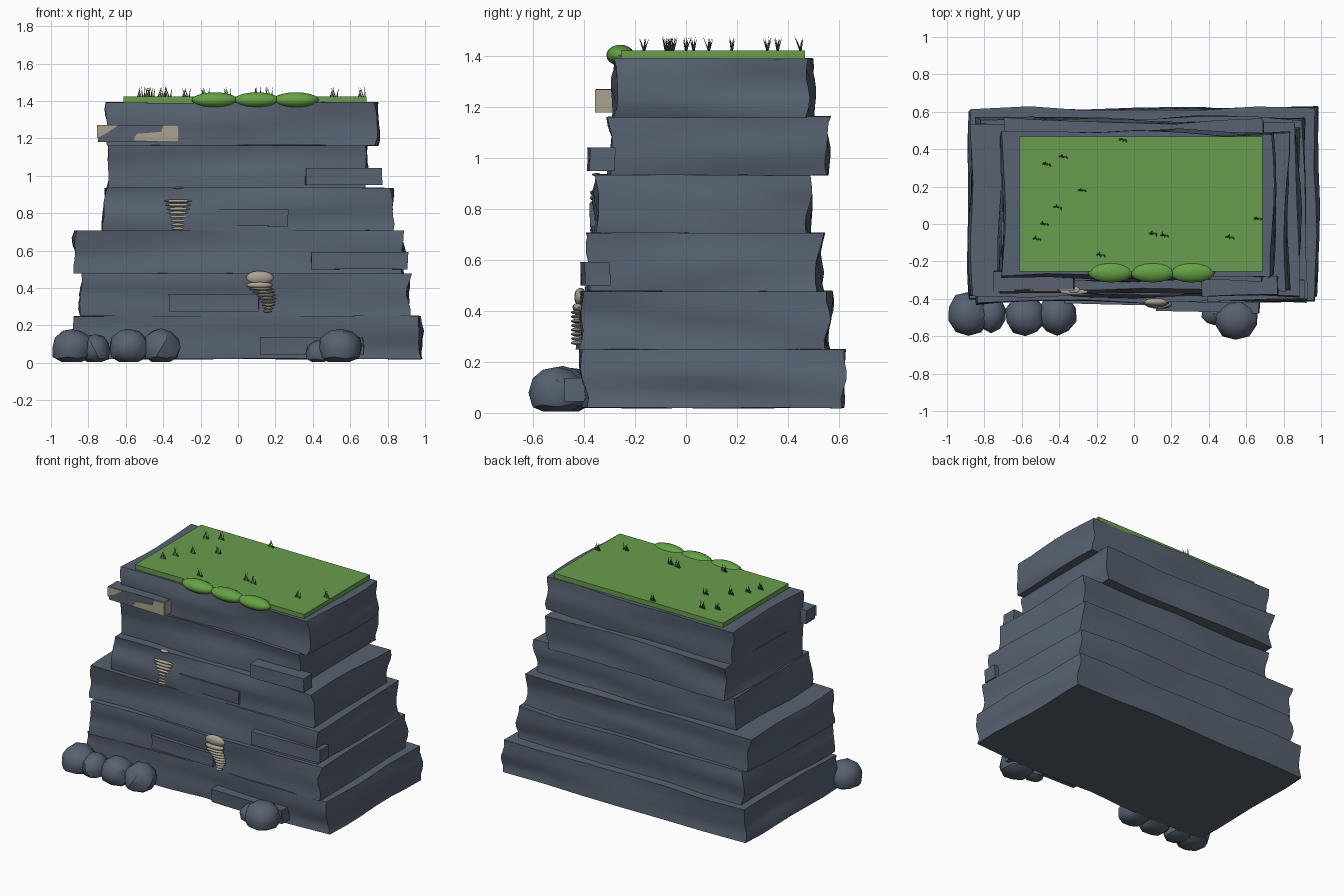
import bpy, bmesh, random
from math import pi, sin, cos
from mathutils import Vector, Matrix, noise

random.seed(4)
old = bpy.data.objects.get("Cube")
if old:
    bpy.data.objects.remove(old)


def material(name, rgb):
    m = bpy.data.materials.new(name)
    m.use_nodes = True
    m.diffuse_color = (*rgb, 1)
    m.node_tree.nodes["Principled BSDF"].inputs["Base Color"].default_value = (*rgb, 1)
    return m


SLATE = material("slate", (0.095, 0.122, 0.165))
TURF = material("turf green", (0.14, 0.34, 0.075))
BUSH = material("bush green", (0.13, 0.36, 0.06))
BLADE = material("dark grass", (0.07, 0.16, 0.045))
BONE = material("fossil beige", (0.40, 0.36, 0.29))


def finish(bm, name, mat, angle=None):
    bmesh.ops.recalc_face_normals(bm, faces=bm.faces)
    me = bpy.data.meshes.new(name)
    bm.to_mesh(me)
    bm.free()
    me.materials.append(mat)
    ob = bpy.data.objects.new(name, me)
    bpy.context.collection.objects.link(ob)
    if angle:
        bpy.ops.object.select_all(action='DESELECT')
        ob.select_set(True)
        bpy.context.view_layer.objects.active = ob
        bpy.ops.object.shade_smooth_by_angle(angle=angle)
    return ob


def add_box(bm, lo, hi, turn=0):
    lo, hi = Vector(lo), Vector(hi)
    mat = (Matrix.Translation((lo + hi) / 2) @ Matrix.Rotation(turn, 4, 'Z')
           @ Matrix.Diagonal((*(hi - lo), 1)))
    return bmesh.ops.create_cube(bm, size=1, matrix=mat)["verts"]


def add_ball(bm, centre, radii):
    mat = Matrix.Translation(centre) @ Matrix.Diagonal((*radii, 1))
    return bmesh.ops.create_uvsphere(bm, u_segments=16, v_segments=10, radius=1, matrix=mat)["verts"]


def rock_block(name, x, y, z, wobble, cuts, turn=0):
    """Box with weathered sides."""
    bm = bmesh.new()
    add_box(bm, (x[0], y[0], z[0]), (x[1], y[1], z[1]), turn)
    bmesh.ops.subdivide_edges(bm, edges=bm.edges[:], cuts=cuts, use_grid_fill=True)
    shift = Vector([random.uniform(-20, 20) for _ in range(3)])
    for v in bm.verts:
        n = noise.noise_vector(Vector((v.co.x * 2, v.co.y * 2, v.co.z * 8)) + shift)
        v.co += Vector((n.x, n.y, n.z * 0.15)) * wobble
    return finish(bm, name, SLATE, pi / 6)


# Stacked cliff layers, bottom to top: x range, y range
layers = [((-0.87, 0.98), (-0.405, 0.615)), ((-0.83, 0.91), (-0.41, 0.56)),
          ((-0.865, 0.88), (-0.375, 0.53)), ((-0.71, 0.82), (-0.36, 0.48)),
          ((-0.69, 0.685), (-0.295, 0.55)), ((-0.70, 0.735), (-0.28, 0.49))]
STEP = 0.2283
for i, (x, y) in enumerate(layers):
    base = 0.02 + i * STEP
    rock_block(f"cliff_layer_{i + 1}", x, y, (base, base + STEP + 0.002), 0.035, 5)

# Thin ledges sticking out of the front: x range, front y, bottom z, turn
ledges = [(-0.75, -0.32, -0.35, 1.18, 0), (0.36, 0.77, -0.385, 0.95, 0.03),
          (-0.19, 0.27, -0.375, 0.73, 0), (0.39, 0.91, -0.405, 0.50, 0.02),
          (-0.37, 0.11, -0.43, 0.275, -0.02), (0.12, 0.67, -0.47, 0.045, -0.03)]
for i, (x0, x1, y, z, turn) in enumerate(ledges):
    rock_block(f"ledge_{i + 1}", (x0, x1), (y, y + 0.10), (z, z + 0.092), 0.008, 2, turn)

# Pale mineral patches on the top ledge
patches = [[(-0.56, 1.19), (-0.318, 1.18), (-0.318, 1.27), (-0.40, 1.27), (-0.41, 1.235), (-0.54, 1.225)],
           [(-0.755, 1.20), (-0.755, 1.27), (-0.64, 1.27), (-0.70, 1.23)]]
for i, outline in enumerate(patches):
    bm = bmesh.new()
    face = bm.faces.new([bm.verts.new((x, -0.357, z)) for x, z in outline])
    ext = bmesh.ops.extrude_face_region(bm, geom=[face])["geom"]
    for v in ext:
        if isinstance(v, bmesh.types.BMVert):
            v.co.y += 0.009
    finish(bm, f"mineral_patch_{i + 1}", BONE)
bm = bmesh.new()
add_box(bm, (-0.322, -0.353, 1.18), (-0.315, -0.28, 1.27))
finish(bm, "mineral_ledge_end", BONE)

# Rib fossil: flat bars narrowing downwards
bm = bmesh.new()
for i in range(8):
    half = 0.075 - i * 0.0055
    z = 0.865 - i * 0.021
    add_ball(bm, (-0.32, -0.362, z), (half, 0.016, 0.009))
add_ball(bm, (-0.32, -0.352, 0.936), (0.03, 0.018, 0.006))
finish(bm, "rib_fossil", BONE, pi / 4)

# Skull fossil with a curved spine
bm = bmesh.new()
add_ball(bm, (0.115, -0.415, 0.455), (0.075, 0.024, 0.036))
add_ball(bm, (0.115, -0.42, 0.415), (0.07, 0.026, 0.018))
for i in range(8):
    t = i / 7
    add_ball(bm, (0.125 + 0.04 * sin(t * 2.2), -0.43, 0.395 - 0.12 * t),
             (0.065 - 0.043 * t, 0.022, 0.008))
finish(bm, "skull_fossil", BONE, pi / 4)

# Boulders at the foot: x, y, radius x, radius y, height
boulders = [(-0.885, -0.48, 0.115, 0.12, 0.185), (-0.765, -0.48, 0.085, 0.10, 0.155),
            (-0.58, -0.49, 0.11, 0.11, 0.185), (-0.41, -0.485, 0.105, 0.11, 0.185),
            (0.545, -0.505, 0.12, 0.115, 0.185), (0.43, -0.48, 0.07, 0.06, 0.12)]
for i, (x, y, rx, ry, h) in enumerate(boulders):
    bm = bmesh.new()
    bmesh.ops.create_icosphere(bm, subdivisions=2, radius=1)
    for v in bm.verts:
        v.co *= random.uniform(0.95, 1.04)
        v.co = Vector((x + v.co.x * rx, y + v.co.y * ry, max(0.005, h * (0.43 + 0.57 * v.co.z))))
    finish(bm, f"boulder_{i + 1}", SLATE, pi / 6)

# Turf slab on the top
bm = bmesh.new()
add_box(bm, (-0.612, -0.255, 1.385), (0.688, 0.468, 1.424))
finish(bm, "turf", TURF)

# Bushes hanging over the front edge
for i, x in enumerate((-0.125, 0.1, 0.31)):
    bm = bmesh.new()
    add_ball(bm, (x, -0.258, 1.405), (0.122, 0.055, 0.041))
    finish(bm, f"edge_bush_{i + 1}", BUSH, pi / 4)

# Grass tufts of crossing blades
tufts = [(-0.47, 0.32), (-0.38, 0.36), (-0.06, 0.45), (-0.28, 0.18), (-0.41, 0.09), (-0.48, 0),
         (-0.52, -0.08), (-0.18, -0.165), (0.10, -0.05), (0.16, -0.06), (0.51, -0.07), (0.66, 0.03)]
bm = bmesh.new()
for x, y in tufts:
    for k in range(5):
        a = k * 2 * pi / 5 + random.uniform(-0.4, 0.4)
        lean = random.uniform(0.012, 0.024)
        root = Vector((x + (k - 2) * 0.009, y, 1.422))
        tip = root + Vector((cos(a) * lean, sin(a) * lean, random.uniform(0.045, 0.058)))
        ring = [bm.verts.new(root + Vector((cos(b), sin(b), 0)) * 0.005)
                for b in (0, 2 * pi / 3, 4 * pi / 3)]
        top = bm.verts.new(tip)
        for j in range(3):
            bm.faces.new((ring[j], ring[(j + 1) % 3], top))
        bm.faces.new(ring[::-1])
finish(bm, "grass_tufts", BLADE)
